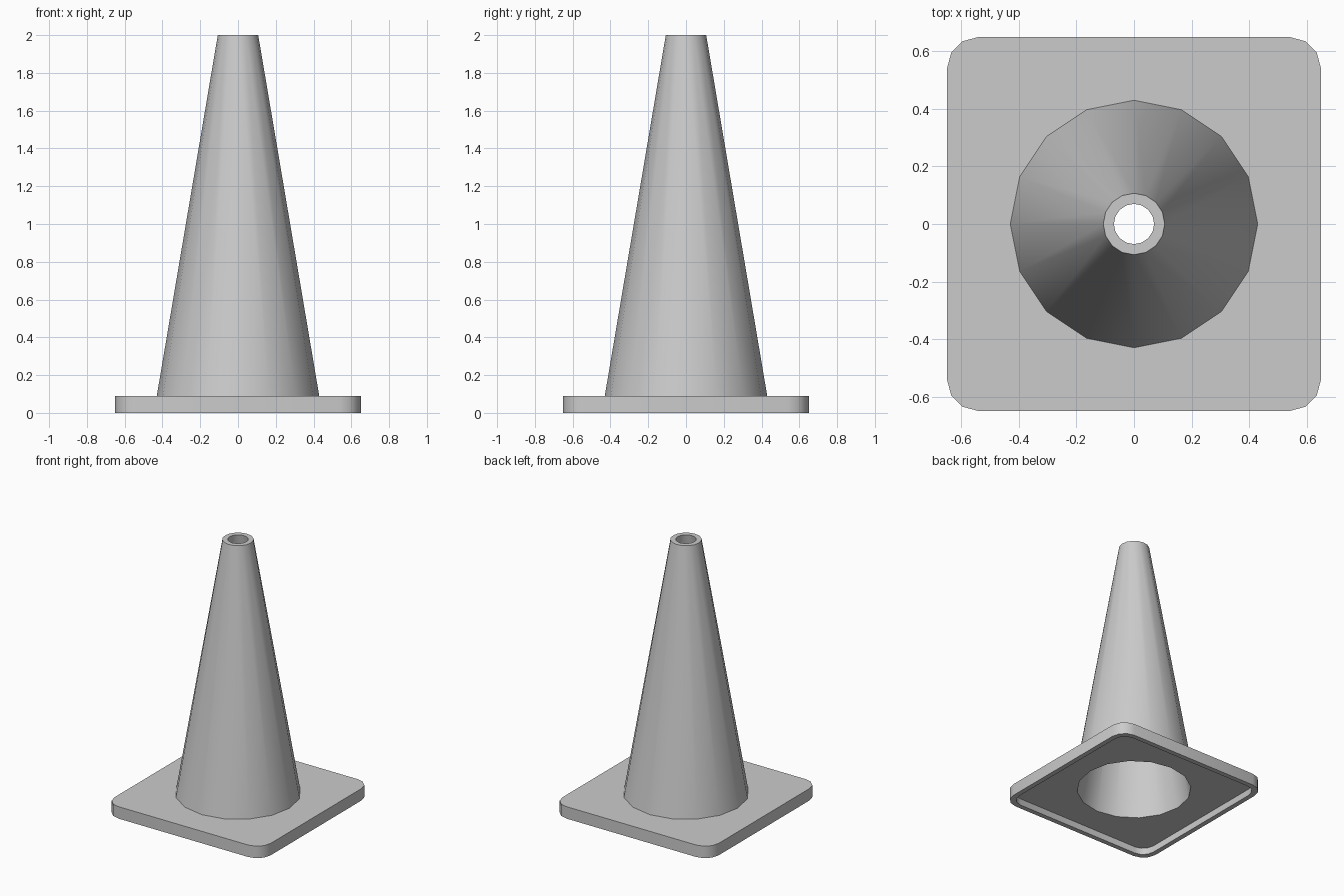
import bpy, bmesh
from math import sin, cos, radians

if "Cube" in bpy.data.objects:
    bpy.data.objects.remove(bpy.data.objects["Cube"])

def circle(r, z):
    # 16-sided ring, index-matched to the rounded square
    return [(r * cos(radians(22.5 * (k + 1))), r * sin(radians(22.5 * (k + 1))), z)
            for k in range(16)]

def rounded_square(half, r, z):
    # four corners of four points each
    pts = []
    for c in range(4):
        mid = radians(45 + 90 * c)
        cx = (half - r) * (1 if cos(mid) > 0 else -1)
        cy = (half - r) * (1 if sin(mid) > 0 else -1)
        for i in range(4):
            a = radians(90 * c + 30 * i)
            pts.append((cx + r * cos(a), cy + r * sin(a), z))
    return pts

# Hollow cone and its recessed foot plate, lofted as one closed skin
rings = [
    circle(0.07, 2.0),                 # top hole
    circle(0.107, 2.0),                # top rim
    circle(0.43, 0.09),                # cone meets plate
    rounded_square(0.65, 0.11, 0.09),  # plate top edge
    rounded_square(0.65, 0.11, 0.0),   # plate bottom edge
    rounded_square(0.613, 0.09, 0.0),  # underside lip
    rounded_square(0.613, 0.09, 0.05), # recess floor
    circle(0.40, 0.05),                # inner wall bottom
]

bm = bmesh.new()
loops = [[bm.verts.new(p) for p in ring] for ring in rings]
for j, a in enumerate(loops):
    b = loops[(j + 1) % len(loops)]
    for k in range(16):
        n = (k + 1) % 16
        bm.faces.new((a[k], b[k], b[n], a[n]))
bmesh.ops.recalc_face_normals(bm, faces=bm.faces)

mesh = bpy.data.meshes.new("traffic_cone")
bm.to_mesh(mesh)
bm.free()
cone = bpy.data.objects.new("traffic_cone", mesh)
bpy.context.collection.objects.link(cone)

# Smooth walls, crisp rims
bpy.context.view_layer.objects.active = cone
cone.select_set(True)
bpy.ops.object.shade_smooth_by_angle(angle=radians(40))
